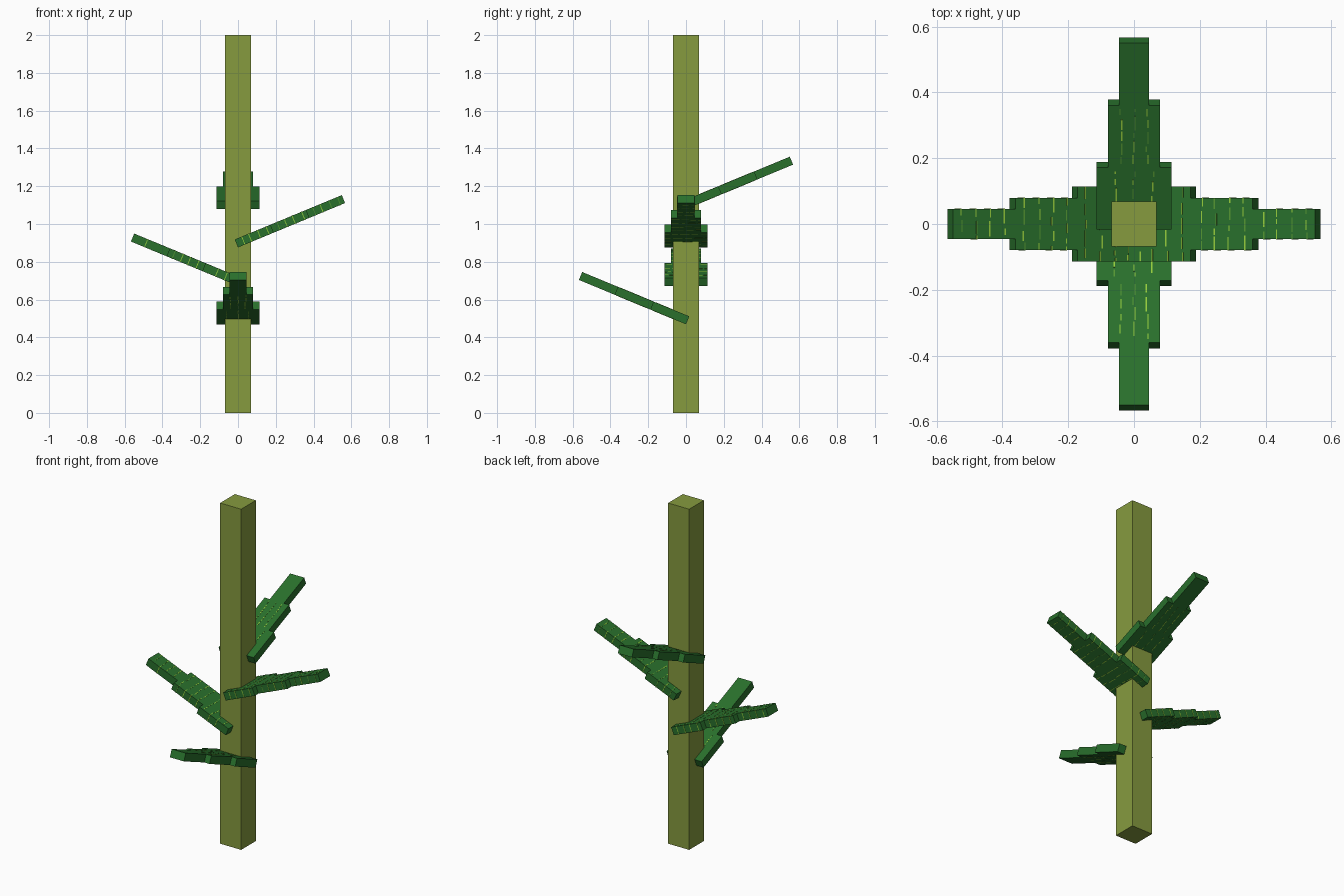
import bpy, bmesh, math, random
from mathutils import Matrix

random.seed(4)
cube = bpy.data.objects.get("Cube")
if cube:
    bpy.data.objects.remove(cube, do_unlink=True)


def material(name, rgb):
    lin = [((c / 255 + 0.055) / 1.055) ** 2.4 for c in rgb] + [1]
    m = bpy.data.materials.new(name)
    m.use_nodes = True
    m.diffuse_color = lin
    m.node_tree.nodes["Principled BSDF"].inputs["Base Color"].default_value = lin
    return m


stem_green = material("stem olive", (134, 155, 63))
leaf_green = material("leaf green", (41, 112, 44))
vein_green = material("vein lime", (150, 205, 60))
mid_green = material("vein mid green", (85, 150, 50))

UNIT = 1 / 44
THICK = 2 * UNIT
STEP = 9 * UNIT
HALF_WIDTHS = [5 * UNIT, 3.5 * UNIT, 2 * UNIT]


def finish(bm, name, mats):
    bmesh.ops.recalc_face_normals(bm, faces=bm.faces[:])
    mesh = bpy.data.meshes.new(name)
    bm.to_mesh(mesh)
    bm.free()
    for m in mats:
        mesh.materials.append(m)
    obj = bpy.data.objects.new(name, mesh)
    bpy.context.collection.objects.link(obj)
    return obj


def add_box(bm, center, size, index=0):
    mat = Matrix.Translation(center) @ Matrix.Diagonal((*size, 1))
    verts = bmesh.ops.create_cube(bm, size=1, matrix=mat)["verts"]
    for f in {f for v in verts for f in v.link_faces}:
        f.material_index = index


def add_vein(bm, start, end, cross, along):
    """Broken line of thin strips, showing on the upper and lower faces."""
    pos = start
    while pos < end - 0.008:
        length = min(random.uniform(0.015, 0.05), end - pos)
        mid = pos + length / 2
        shift = cross + random.choice((-0.003, 0, 0.003))
        center = (mid, shift, THICK / 2) if along else (shift, mid, THICK / 2)
        size = (length, 0.004) if along else (0.004, length)
        add_box(bm, center, (*size, THICK + 0.002), random.choice((1, 1, 2)))
        pos += length + random.uniform(0.004, 0.018)


def leaf(name, base_z, heading, veins_along):
    bm = bmesh.new()
    # Stepped outline, mirrored across the midrib, then extruded
    side = []
    for i, w in enumerate(HALF_WIDTHS):
        side += [(i * STEP, w), ((i + 1) * STEP, w)]
    outline = side + [(x, -y) for x, y in reversed(side)]
    face = bm.faces.new([bm.verts.new((x, y, 0)) for x, y in outline])
    up = bmesh.ops.extrude_face_region(bm, geom=[face])["geom"]
    bmesh.ops.translate(bm, vec=(0, 0, THICK),
                        verts=[v for v in up if isinstance(v, bmesh.types.BMVert)])
    # Veins run lengthwise on two leaves and crosswise on the others
    if veins_along:
        for i in (0, 1):
            for k in (-0.5, 0, 0.5):
                add_vein(bm, (i + 0.06) * STEP, (i + 0.94) * STEP,
                         k * HALF_WIDTHS[i], True)
    else:
        for i, w in enumerate(HALF_WIDTHS):
            for d in (0.18, 0.4, 0.62, 0.86):
                add_vein(bm, -w - 0.001, w + 0.001, (i + d) * STEP, False)
    obj = finish(bm, name, [leaf_green, vein_green, mid_green])
    obj.matrix_world = (Matrix.Translation((0, 0, base_z))
                        @ Matrix.Rotation(heading, 4, 'Z')
                        @ Matrix.Rotation(-math.radians(22.5), 4, 'Y'))


# Square stem
bm = bmesh.new()
add_box(bm, (0, 0, 1), (6 * UNIT, 6 * UNIT, 2))
finish(bm, "stem", [stem_green])

# Four leaves climbing the stem
leaves = [("front_leaf", -90), ("right_leaf", 180), ("left_leaf", 0), ("back_leaf", 90)]
for i, (name, angle) in enumerate(leaves):
    leaf(name, 0.469 + i * 0.2035, math.radians(angle), abs(angle) == 90)
